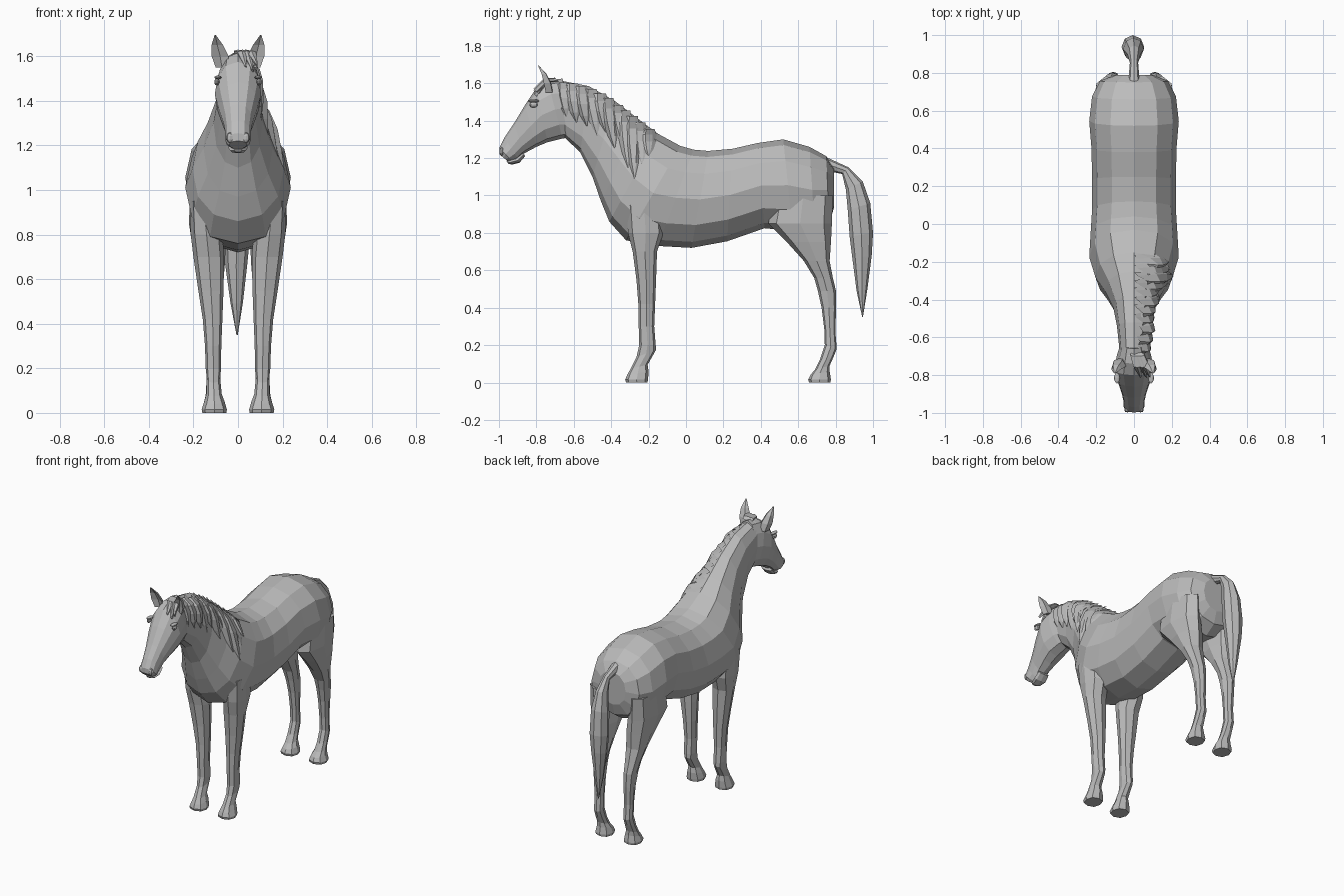
import bpy, bmesh, math
from mathutils import Vector
from mathutils.bvhtree import BVHTree

coat = bpy.data.materials.new("grey_coat")
coat.diffuse_color = (0.5, 0.5, 0.5, 1)


def finish(name, bm):
    bmesh.ops.recalc_face_normals(bm, faces=bm.faces)
    mesh = bpy.data.meshes.new(name)
    bm.to_mesh(mesh)
    mesh.materials.append(coat)
    obj = bpy.data.objects.new(name, mesh)
    bpy.context.collection.objects.link(obj)
    return obj


def loft(name, rings):
    """Skin closed rings of points and cap both ends."""
    bm = bmesh.new()
    rows = [[bm.verts.new(p) for p in r] for r in rings]
    n = len(rows[0])
    for a, b in zip(rows, rows[1:]):
        for i in range(n):
            j = (i + 1) % n
            bm.faces.new((a[i], a[j], b[j], b[i]))
    bm.faces.new(rows[0])
    bm.faces.new(rows[-1])
    return finish(name, bm)


def sq(v, e):
    return math.copysign(abs(v) ** e, v)


def spine_ring(ty, tz, by, bz, w, n=12, e=0.92, x=0.0):
    """Ring between a top and a bottom point of the side profile."""
    top, bot = Vector((x, ty, tz)), Vector((x, by, bz))
    mid, half = (top + bot) / 2, (top - bot) / 2
    return [mid + half * sq(math.cos(2 * math.pi * i / n), e)
            + Vector((w * sq(math.sin(2 * math.pi * i / n), e), 0, 0)) for i in range(n)]


# Trunk and neck: top y, top z, bottom y, bottom z, half width
body = loft("body_and_neck", [spine_ring(*r) for r in [
    (-.70, 1.62, -.67, 1.33, .075), (-.52, 1.585, -.565, 1.23, .09),
    (-.38, 1.505, -.50, 1.10, .11), (-.25, 1.405, -.455, .97, .155),
    (-.15, 1.33, -.41, .86, .205), (-.03, 1.265, -.32, .76, .237),
    (.04, 1.245, -.15, .73, .23), (.12, 1.238, .03, .72, .222),
    (.25, 1.25, .22, .755, .222), (.38, 1.28, .42, .825, .225),
    (.52, 1.30, .57, .81, .237), (.66, 1.26, .69, .80, .222),
    (.75, 1.21, .765, .85, .18), (.79, 1.15, .79, .93, .10)]])

# Head
loft("head", [spine_ring(*r) for r in [
    (-.66, 1.625, -.60, 1.31, .07), (-.74, 1.615, -.66, 1.305, .092),
    (-.80, 1.575, -.74, 1.285, .104), (-.86, 1.485, -.80, 1.26, .088),
    (-.92, 1.385, -.865, 1.225, .066), (-.97, 1.31, -.90, 1.195, .056),
    (-.998, 1.255, -.93, 1.185, .056), (-.998, 1.22, -.955, 1.185, .04)]])
loft("lower_lip", [spine_ring(*r, n=8) for r in [
    (-.87, 1.23, -.86, 1.21, .04), (-.91, 1.20, -.89, 1.175, .043),
    (-.945, 1.19, -.93, 1.165, .035), (-.96, 1.185, -.95, 1.17, .018)]])


def leg_ring(z, y0, y1, x0, x1, side, lift=0.0, n=8):
    """Horizontal ring; lift raises its back edge."""
    cy, ry, cx, rx = (y0 + y1) / 2, (y1 - y0) / 2, (x0 + x1) / 2, (x1 - x0) / 2
    out = []
    for i in range(n):
        a = 2 * math.pi * i / n
        c, s = sq(math.cos(a), .85), sq(math.sin(a), .85)
        out.append(Vector((side * (cx + rx * s), cy + ry * c, z + lift * c)))
    return out


front_leg = [(.95, -.32, -.13, .10, .215), (.80, -.31, -.12, .07, .212),
             (.70, -.285, -.155, .062, .20), (.55, -.265, -.16, .065, .178),
             (.42, -.255, -.165, .07, .158), (.30, -.253, -.17, .075, .148),
             (.20, -.25, -.162, .076, .145), (.155, -.265, -.16, .08, .14, .02),
             (.085, -.295, -.205, .073, .142, .01), (.05, -.315, -.20, .06, .152, .01),
             (.015, -.325, -.203, .05, .163), (0, -.32, -.206, .052, .16)]
hind_leg = [(1.0, .47, .785, .08, .215), (.85, .44, .78, .06, .22),
            (.75, .54, .775, .055, .205), (.65, .63, .768, .06, .187),
            (.56, .685, .785, .07, .168), (.49, .705, .802, .075, .155),
            (.40, .725, .803, .078, .146), (.28, .74, .798, .08, .14),
            (.19, .742, .806, .08, .14, -.01), (.13, .715, .79, .078, .142, .01),
            (.08, .69, .768, .073, .145, .01), (.05, .665, .768, .06, .152, .01),
            (.015, .653, .775, .05, .163), (0, .658, .772, .052, .16)]

for label, side in (("left", -1), ("right", 1)):
    for part, rows in (("front_leg", front_leg), ("hind_leg", hind_leg)):
        loft(f"{label}_{part}", [leg_ring(*r[:5], side, *r[5:]) for r in rows])
    # Ear: a cupped blade
    loft(f"{label}_ear", [
        [Vector((side * (x + w * a), y + d * b, z)) for a, b in
         ((-1, -.3), (0, .1), (1, -.5), (.7, .7), (-.5, .8))]
        for x, y, z, w, d in ((.072, -.735, 1.55, .028, .03), (.08, -.745, 1.60, .038, .03),
                              (.093, -.762, 1.65, .026, .02), (.102, -.79, 1.695, .003, .003))])
    # Eye: a shallow lidded bump
    for nm, c, r in (("eye", (.095, -.815, 1.485), (.012, .022, .016)),
                     ("brow", (.09, -.815, 1.505), (.016, .032, .009)),
                     ("nostril", (.035, -.985, 1.235), (.018, .013, .024))):
        bm = bmesh.new()
        bmesh.ops.create_uvsphere(bm, u_segments=8, v_segments=5, radius=1)
        for v in bm.verts:
            v.co = Vector((side * (c[0] + v.co.x * r[0]), c[1] + v.co.y * r[1], c[2] + v.co.z * r[2]))
        finish(f"{label}_{nm}", bm)

# Tail: outer y, z, inner y, z, half width, x offset
loft("tail", [spine_ring(*r[:5], n=8, e=1, x=r[5]) for r in [
    (.75, 1.205, .76, 1.13, .03, 0), (.87, 1.15, .835, 1.115, .022, 0),
    (.945, 1.075, .855, 1.03, .035, 0), (.985, .96, .865, .92, .055, -.003),
    (1.0, .80, .875, .78, .06, -.006), (.993, .68, .89, .66, .05, -.008),
    (.97, .50, .912, .49, .028, -.006), (.946, .35, .942, .35, .003, -.004)]])

# Mane: ridged locks draped over the right side of the neck
tree = BVHTree.FromPolygons([v.co[:] for v in body.data.vertices],
                            [p.vertices[:] for p in body.data.polygons])


def skin_x(y, z):
    hit = tree.ray_cast(Vector((1, y, z)), Vector((-1, 0, 0)))[0]
    return hit.x if hit else 0.0


def lock(name, root, tip, width, bulge):
    bm = bmesh.new()
    rows = []
    for t, k in ((0, .75), (.2, 1), (.45, .95), (.75, .6), (1, .04)):
        y = root[0] + (tip[0] - root[0]) * (t ** 1.3)
        z = root[1] + (tip[1] - root[1]) * t
        h = width * k / 2
        rows.append([bm.verts.new((skin_x(y + dy, z) + dx, y + dy, z)) for dy, dx in
                     ((-h, .002), (-h * .4, bulge * k), (h * .5, bulge * k * .7), (h, .002))])
    for a, b in zip(rows, rows[1:]):
        for i in range(3):
            bm.faces.new((a[i], a[i + 1], b[i + 1], b[i]))
    finish(name, bm)


locks = [(-.66, 1.605, -.64, 1.42), (-.61, 1.60, -.585, 1.39), (-.56, 1.585, -.53, 1.37),
         (-.51, 1.57, -.475, 1.32), (-.46, 1.545, -.43, 1.34), (-.42, 1.52, -.38, 1.25),
         (-.37, 1.485, -.335, 1.27), (-.33, 1.455, -.31, 1.15), (-.29, 1.425, -.275, 1.09),
         (-.25, 1.39, -.235, 1.17), (-.20, 1.355, -.20, 1.21)]
for i, (ry, rz, ty, tz) in enumerate(locks):
    lock(f"mane_lock_{i + 1}", (ry, rz), (ty, tz), .085, .02 + .008 * (i % 3))

# Forelock between the ears
for i, (x0, x1, z1) in enumerate(((.0, .035, 1.56), (.02, .065, 1.545), (.035, .085, 1.57))):
    loft(f"forelock_{i + 1}", [spine_ring(ty, tz, ty + .02, tz - .02, w, 6, 1, x) for ty, tz, w, x in (
        (-.70, 1.63, .022, x0), (-.76, 1.625, .024, (x0 + x1) / 2), (-.815, z1, .004, x1))])
